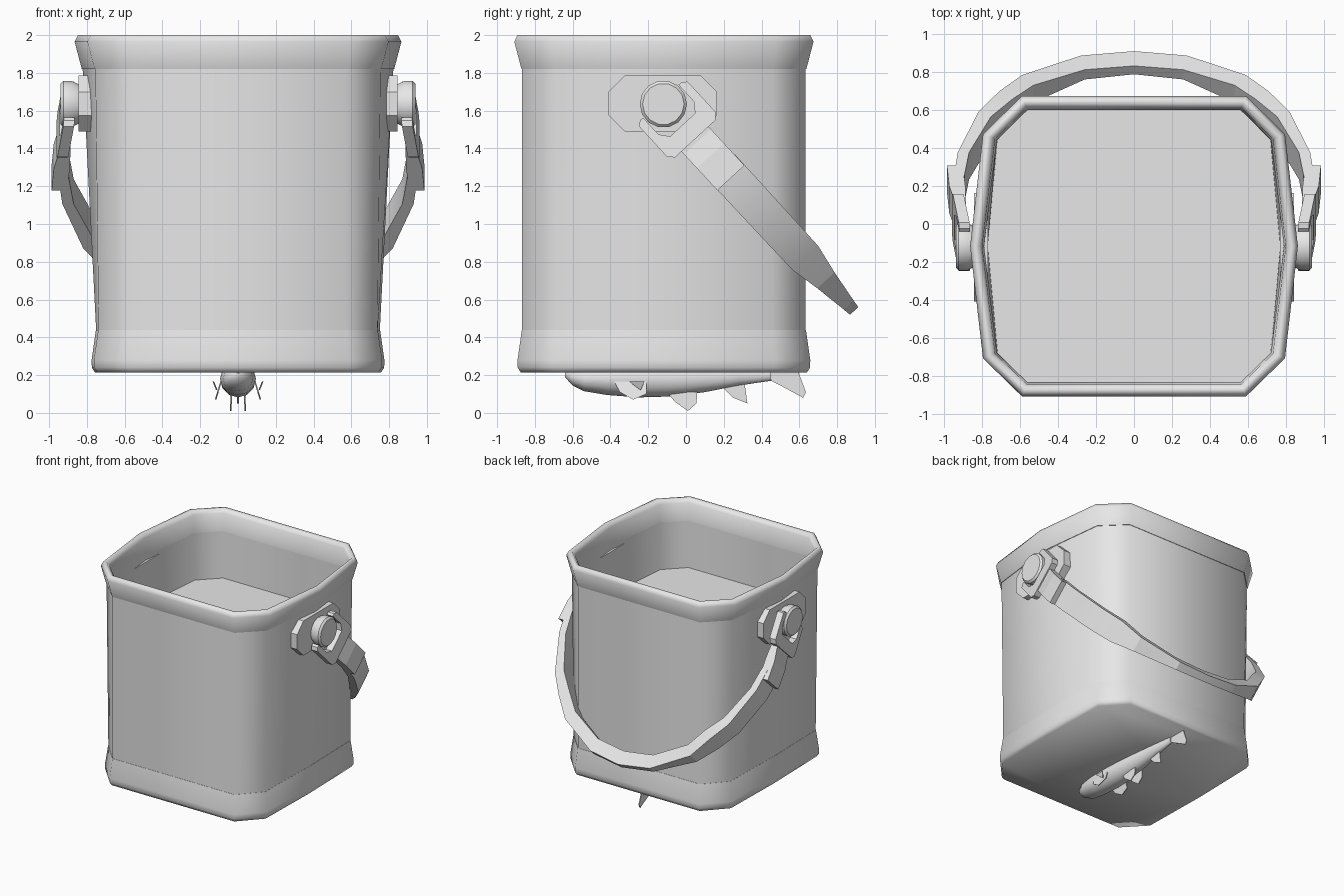
import bpy, bmesh, math

if "Cube" in bpy.data.objects:
    bpy.data.objects.remove(bpy.data.objects["Cube"])

CY = -0.117  # depth centre of the bucket

grey = bpy.data.materials.new("plain grey")
grey.diffuse_color = (0.8, 0.8, 0.8, 1)
grey.use_nodes = True
grey.node_tree.nodes["Principled BSDF"].inputs["Base Color"].default_value = grey.diffuse_color


def finish(name, bm, angle=None, mirror=False):
    bmesh.ops.recalc_face_normals(bm, faces=bm.faces)
    me = bpy.data.meshes.new(name)
    bm.to_mesh(me)
    bm.free()
    me.materials.append(grey)
    ob = bpy.data.objects.new(name, me)
    bpy.context.collection.objects.link(ob)
    if angle:
        bpy.ops.object.select_all(action='DESELECT')
        ob.select_set(True)
        bpy.context.view_layer.objects.active = ob
        bpy.ops.object.shade_smooth_by_angle(angle=math.radians(angle))
    if mirror:
        ob.modifiers.new("mirror", 'MIRROR').use_mirror_merge = False
    return ob


def loft(rings, closed=False, caps=True):
    """Bridge rings of points into a solid."""
    bm = bmesh.new()
    vs = [[bm.verts.new(p) for p in r] for r in rings]
    pairs = list(zip(vs, vs[1:])) + ([(vs[-1], vs[0])] if closed else [])
    for a, b in pairs:
        n = len(a)
        for i in range(n):
            j = (i + 1) % n
            bm.faces.new((a[i], a[j], b[j], b[i]))
    if caps and not closed:
        bm.faces.new(vs[0])
        bm.faces.new(vs[-1])
    return bm


def outline(z, o):
    """Chamfered bucket outline, grown by o; the sides bulge towards the top."""
    t = min(max((z - 0.44) / 1.38, 0), 1)
    mx, sx = 0.75 + 0.073 * t + o, 0.738 + 0.017 * t + o
    cx, cy, hy = 0.575 + 0.4 * o, 0.575 + 0.4 * o, 0.75 + o
    half = [(cx, -hy), (sx, -cy), (mx, 0), (sx, cy), (cx, hy)]
    pts = half + [(-x, y) for x, y in reversed(half)]
    return [(x, y + CY, z) for x, y in pts]


def bucket_part(name, profile, closed=False):
    finish(name, loft([outline(z, o) for z, o in profile], closed), 66)


# Bucket: body with inner wall and floor, rim and base bands
bucket_part("bucket_body", [(0.42, 0), (1.83, 0), (1.83, -0.03), (1.42, -0.03)])
bucket_part("rim", [(1.82, -0.032), (1.82, 0.004), (1.965, 0.042), (2.0, 0.025),
                    (2.0, 0.0), (1.97, -0.022)], closed=True)
bucket_part("base", [(0.44, 0.002), (0.28, 0.025), (0.24, 0.024), (0.215, 0.008)])


def side_plate(pts, x0, x1):
    """Solid from a side outline of (y, z) points."""
    return loft([[(x, y, z) for y, z in pts] for x in (x0, x1)])


# Chamfered mounting plate on each side
y0, y1, z0, z1, c = -0.41, 0.163, 1.49, 1.785, 0.085
finish("mounting_plate", side_plate(
    [(y0 + c, z0), (y1 - c, z0), (y1, z0 + c), (y1, z1 - c),
     (y1 - c, z1), (y0 + c, z1), (y0, z1 - c), (y0, z0 + c)], 0.77, 0.845), mirror=True)

# Pivot knob
finish("pivot_knob", loft(
    [[(x, -0.12 + r * math.cos(a), 1.635 + r * math.sin(a))
      for a in [k * math.tau / 14 for k in range(14)]]
     for x, r in ((0.83, 0.10), (0.88, 0.125), (0.925, 0.125), (0.94, 0.11))]),
    30, mirror=True)


def swing(x, u, v):
    """Point in the tilted handle frame: u along the handle, v across it."""
    return (x, -0.12 + 0.678 * u + 0.735 * v, 1.635 - 0.735 * u + 0.678 * v)


# U-shaped hook around the knob
hook = [(-0.02, 0.15), (0.0, 0.175), (0.22, 0.175), (0.25, 0.145), (0.25, -0.145),
        (0.22, -0.175), (0.0, -0.175), (-0.02, -0.15), (-0.02, -0.128), (0.10, -0.128),
        (0.15, -0.09), (0.15, 0.09), (0.10, 0.128), (-0.02, 0.128)]
finish("handle_hook", loft([[swing(x + 0.14 * u, u, v) for u, v in hook]
                            for x in (0.868, 0.925)]), mirror=True)

# Thick sleeve joining hook and strap
sleeve = [(0.885, 0.17), (0.945, 0.17), (0.95, 0.27), (0.975, 0.37), (0.987, 0.53),
          (0.905, 0.53), (0.89, 0.37)]
finish("handle_sleeve", loft([[swing(x, u, v) for x, u in sleeve]
                              for v in (-0.1, 0.095)]), mirror=True)

# Handle strap: outer x, outer u, inner x, inner u, half width
stations = [(0.95, 0.45, 0.895, 0.45, 0.098), (0.93, 0.63, 0.87, 0.63, 0.097),
            (0.82, 0.95, 0.755, 0.91, 0.095), (0.71, 1.11, 0.64, 1.05, 0.093),
            (0.59, 1.27, 0.53, 1.19, 0.062), (0.28, 1.45, 0.26, 1.34, 0.035),
            (0, 1.49, 0, 1.375, 0.03)]
path = stations + [(-a, b, -d, e, w) for a, b, d, e, w in reversed(stations[:-1])]
finish("handle_strap", loft([[swing(a, b, w), swing(a, b, -w), swing(d, e, -w), swing(d, e, w)]
                             for a, b, d, e, w in path]), 20)

# Fish under the base: y, centre z, half width, half height
fish = [(-0.64, 0.20, 0.012, 0.012), (-0.60, 0.185, 0.05, 0.04), (-0.54, 0.18, 0.08, 0.065),
        (-0.42, 0.18, 0.095, 0.085), (-0.25, 0.18, 0.095, 0.098), (-0.08, 0.18, 0.085, 0.093),
        (0.10, 0.185, 0.065, 0.075), (0.28, 0.195, 0.04, 0.05), (0.45, 0.20, 0.015, 0.03)]
finish("fish_body", loft([[(w * math.cos(a), y, z + h * math.sin(a))
                           for a in [k * math.tau / 12 for k in range(12)]]
                          for y, z, w, h in fish]), 60)


def fin(name, pts, x, lean, mirror):
    """Thin fin plate; lean spreads its lower end outwards."""
    finish(name, loft([[(x + d + lean * (0.165 - z), y, z) for y, z in pts]
                       for d in (-0.004, 0.004)]), mirror=mirror)


fin("pectoral_fin", [(-0.38, 0.165), (-0.21, 0.165), (-0.21, 0.10), (-0.28, 0.07),
                     (-0.35, 0.11)], 0.09, 0.3, True)
fin("pectoral_fin_web", [(-0.30, 0.165), (-0.22, 0.165), (-0.24, 0.12)], 0.13, -0.4, True)
fin("pelvic_fin", [(-0.10, 0.11), (0.06, 0.11), (0.055, 0.05), (0.01, 0.01),
                   (-0.06, 0.06)], 0.03, 0.06, True)
fin("anal_fin", [(0.18, 0.15), (0.31, 0.16), (0.325, 0.05), (0.25, 0.08)], 0, 0, False)
fin("tail_fin", [(0.41, 0.19), (0.47, 0.23), (0.59, 0.23), (0.635, 0.11), (0.62, 0.08),
                 (0.50, 0.145)], 0, 0, False)
